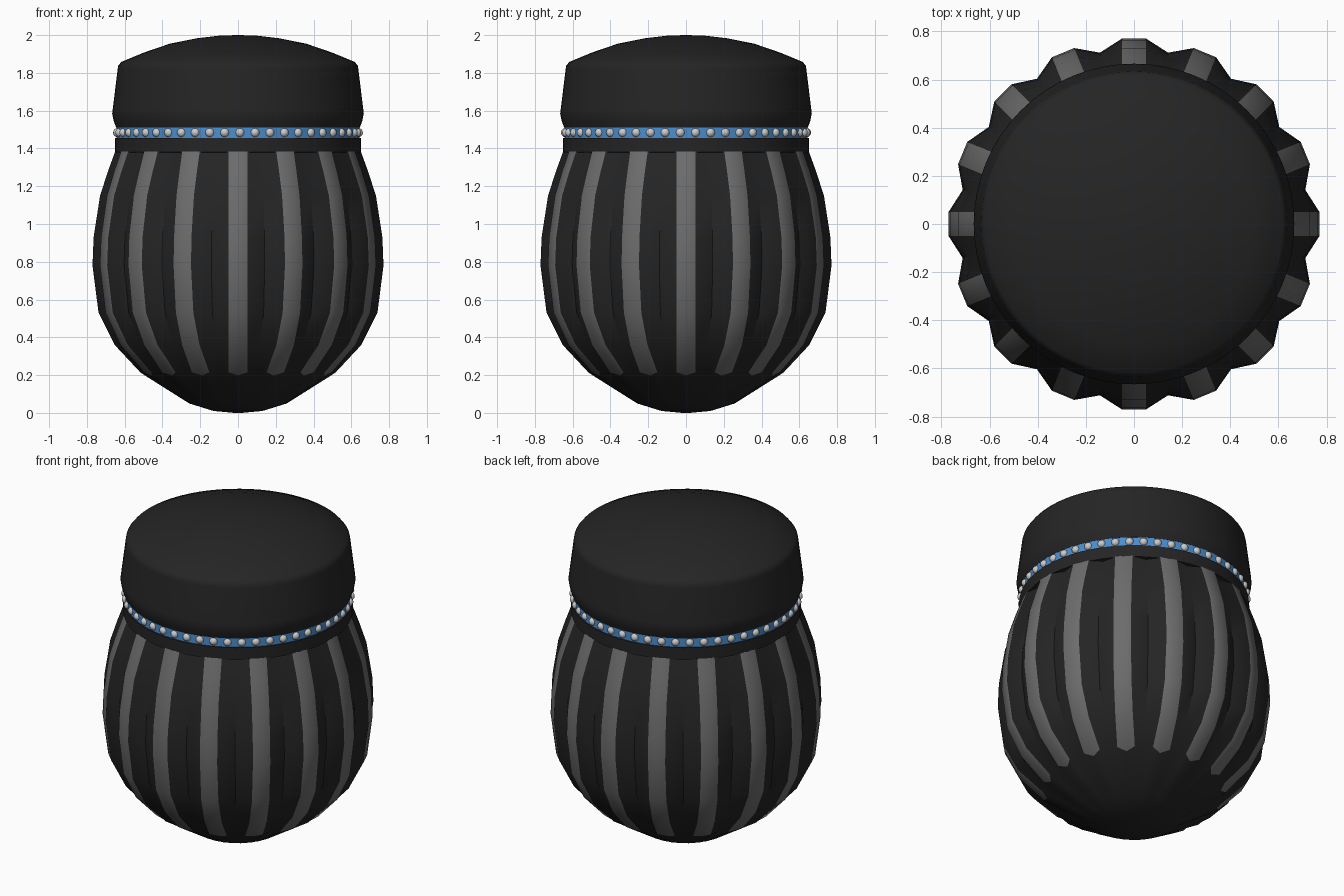
import bpy, bmesh, math
from math import pi, sin, cos

if "Cube" in bpy.data.objects:
    bpy.data.objects.remove(bpy.data.objects["Cube"])

def mat(name, c):
    m = bpy.data.materials.new(name)
    m.diffuse_color = (*c, 1)
    m.use_nodes = True
    m.node_tree.nodes["Principled BSDF"].inputs["Base Color"].default_value = m.diffuse_color
    return m

BLACK = mat("black", (0.018, 0.018, 0.018))
GREY = mat("stripe_grey", (0.15, 0.15, 0.15))
BLUE = mat("blue", (0.07, 0.27, 0.62))

def finish(bm, name, mats, angle=30):
    bmesh.ops.recalc_face_normals(bm, faces=bm.faces)
    me = bpy.data.meshes.new(name)
    bm.to_mesh(me)
    bm.free()
    ob = bpy.data.objects.new(name, me)
    bpy.context.collection.objects.link(ob)
    for m in mats:
        me.materials.append(m)
    bpy.ops.object.select_all(action='DESELECT')
    ob.select_set(True)
    bpy.context.view_layer.objects.active = ob
    bpy.ops.object.shade_smooth_by_angle(angle=math.radians(angle))
    return ob

def loft(bm, rings, paint=None):
    """Bridge rings of points and cap both ends."""
    vr = [[bm.verts.new(p) for p in ring] for ring in rings]
    n = len(vr[0])
    for i in range(len(vr) - 1):
        for j in range(n):
            k = (j + 1) % n
            f = bm.faces.new((vr[i][j], vr[i][k], vr[i+1][k], vr[i+1][j]))
            if paint:
                f.material_index = paint(i, j)
    bm.faces.new(vr[0])
    bm.faces.new(vr[-1])

def lathe(name, profile, material, n=64):
    bm = bmesh.new()
    loft(bm, [[(r*cos(2*pi*j/n), r*sin(2*pi*j/n), z) for j in range(n)]
              for r, z in profile])
    return finish(bm, name, [material])

# Fluted body: 16 ribs, each left edge / crest / right edge / valley
RIBS = 16
TIP = 3    # ring where the grey stripes start, with a pointed end
profile = [(0.02, 0.0, 0), (0.13, 0.01, 0), (0.26, 0.05, 0.01), (0.52, 0.215, 0.05),
           (0.655, 0.36, 0.06), (0.74, 0.53, 0.06), (0.772, 0.78, 0.06),
           (0.766, 0.93, 0.06), (0.732, 1.15, 0.055), (0.69, 1.28, 0.05), (0.652, 1.385, 0.045)]
bm = bmesh.new()
rings = []
for i, (r, z, depth) in enumerate(profile):
    half = min(math.asin(min(1, 0.05 / r)), 0.3 * 2*pi/RIBS)
    dr, dz = (-0.025, -0.017) if i == TIP else (0, 0)
    ring = []
    for k in range(RIBS):
        a = 2*pi*k/RIBS
        for da, rr, zz in ((-half, r, z), (0, r*cos(half) + dr, z + dz),
                           (half, r, z), (pi/RIBS, r*(1 - depth), z)):
            ring.append((rr*cos(a+da), rr*sin(a+da), zz))
    rings.append(ring)
loft(bm, rings, lambda i, j: int(i >= TIP and j % 4 < 2))
finish(bm, "fluted_body", [BLACK, GREY], 40)

# Neck collar, blue band and domed lid
lathe("neck_collar", [(0.60, 1.375), (0.651, 1.38), (0.651, 1.455), (0.60, 1.455)], BLACK)
lathe("blue_band", [(0.60, 1.45), (0.644, 1.45), (0.644, 1.515), (0.60, 1.515)], BLUE)
lathe("lid", [(0.60, 1.508), (0.645, 1.51), (0.658, 1.545), (0.666, 1.585), (0.663, 1.61),
              (0.637, 1.82), (0.634, 1.838), (0.618, 1.858), (0.50, 1.907), (0.36, 1.955),
              (0.22, 1.983), (0.10, 1.997), (0.01, 2.0)], BLACK)

# Ring of metal beads on the band
bm = bmesh.new()
BEADS = 50
for k in range(BEADS):
    a = math.radians(-89.1) + 2*pi*k/BEADS
    res = bmesh.ops.create_uvsphere(bm, u_segments=12, v_segments=8, radius=0.024)
    bmesh.ops.translate(bm, verts=res["verts"], vec=(0.638*cos(a), 0.638*sin(a), 1.484))
finish(bm, "beads", [], 60)
